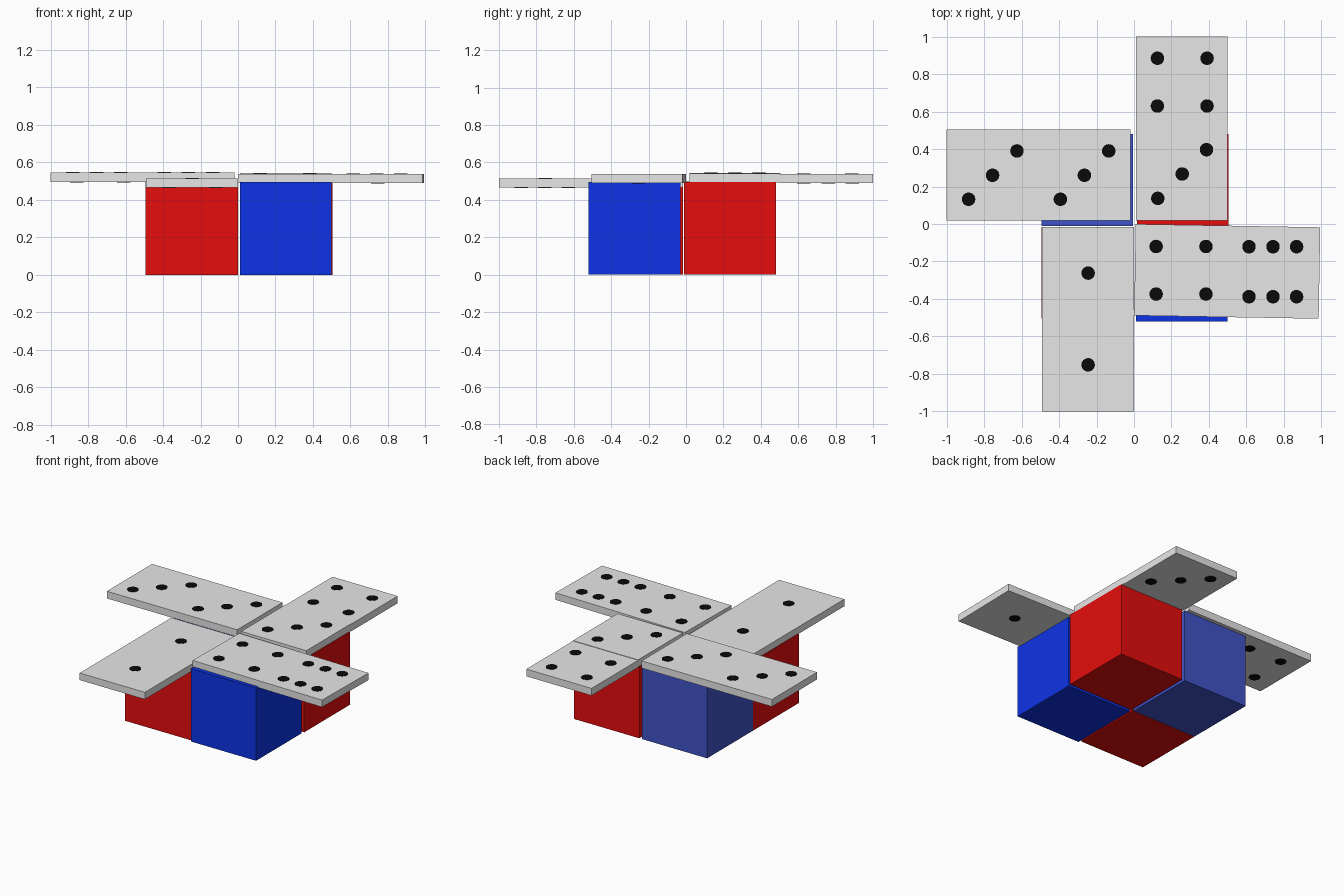
import bpy, bmesh, math
from mathutils import Matrix, Vector

if "Cube" in bpy.data.objects:
    bpy.data.objects.remove(bpy.data.objects["Cube"])


def material(name, rgb):
    m = bpy.data.materials.new(name)
    m.diffuse_color = (*rgb, 1)
    m.use_nodes = True
    m.node_tree.nodes["Principled BSDF"].inputs["Base Color"].default_value = m.diffuse_color
    return m


red = material("red", (0.8, 0.004, 0.004))
blue = material("blue", (0.004, 0.034, 0.8))
pale_blue = material("pale blue", (0.053, 0.088, 0.58))
grey = material("light grey", (0.8, 0.8, 0.8))
black = material("black", (0.003, 0.003, 0.003))


def finish(bm, name, mat):
    me = bpy.data.meshes.new(name)
    bm.to_mesh(me)
    bm.free()
    me.materials.append(mat)
    ob = bpy.data.objects.new(name, me)
    bpy.context.collection.objects.link(ob)
    return ob


def box(name, mat, x, y, z, turn=0):
    """Box between the given ranges, turned about its own upright axis."""
    bm = bmesh.new()
    size = Vector((x[1] - x[0], y[1] - y[0], z[1] - z[0]))
    mid = Vector((sum(x) / 2, sum(y) / 2, sum(z) / 2))
    bmesh.ops.create_cube(bm, size=1, matrix=Matrix.Translation(mid)
                          @ Matrix.Rotation(math.radians(turn), 4, 'Z')
                          @ Matrix.Diagonal((*size, 1)))
    return finish(bm, name, mat)


def pips(name, spots, z):
    """Thin round black plates centred on height z."""
    bm = bmesh.new()
    for x, y in spots:
        bmesh.ops.create_cone(bm, cap_ends=True, segments=32, radius1=0.036,
                              radius2=0.036, depth=0.005,
                              matrix=Matrix.Translation((x, y, z)))
    return finish(bm, name, black)


# Four coloured cubes
box("front_left_cube", red, (-0.495, 0.0), (-0.505, -0.015), (0, 0.47))
box("front_right_cube", blue, (0.01, 0.5), (-0.52, -0.03), (0, 0.495))
box("back_left_cube", pale_blue, (-0.495, -0.005), (-0.01, 0.48), (0, 0.497))
box("back_right_cube", red, (0.015, 0.505), (-0.01, 0.48), (0, 0.495))

# Four slabs in a pinwheel; the back right one is two slightly stepped halves
box("front_left_slab", grey, (-0.49, 0.0), (-1.0, -0.015), (0.467, 0.515))
box("back_left_slab", grey, (-1.0, -0.02), (0.02, 0.505), (0.496, 0.545))
box("back_right_slab_inner", grey, (0.01, 0.5), (0.02, 0.5), (0.493, 0.542))
box("back_right_slab_outer", grey, (0.01, 0.5), (0.5, 1.0), (0.49, 0.539))
box("front_right_slab", grey, (0.005, 0.99), (-0.497, -0.009), (0.489, 0.537), -1)

# Pips on the upper faces
pips("front_left_pips", [(-0.245, -0.262), (-0.245, -0.752)], 0.515)
pips("back_left_pips",
     [(c + d, 0.26 + d) for c in (-0.755, -0.265) for d in (-0.128, 0, 0.13)], 0.545)
pips("back_right_pips_inner", [(0.257 + d, 0.267 + d) for d in (-0.13, 0, 0.13)], 0.542)
pips("back_right_pips_outer", [(x, y) for x in (0.125, 0.39) for y in (0.63, 0.885)], 0.539)
pips("front_right_pips",
     [(x, y) for x in (0.118, 0.384) for y in (-0.12, -0.374)]
     + [(x, y) for x in (0.614, 0.742, 0.868) for y in (-0.121, -0.388)], 0.537)

# Pips under the overhanging halves: opposite faces add up to seven
pips("front_left_under_pips",
     [(x, y) for x in (-0.12, -0.37) for y in (-0.63, -0.755, -0.88)], 0.467)
pips("back_left_under_pips",
     [(x, y) for x in (-0.61, -0.86) for y in (0.13, 0.38)], 0.496)
pips("back_right_under_pips", [(0.262 - d, 0.76 + d) for d in (-0.13, 0, 0.13)], 0.49)
pips("front_right_under_pips", [(0.745, -0.255)], 0.489)
